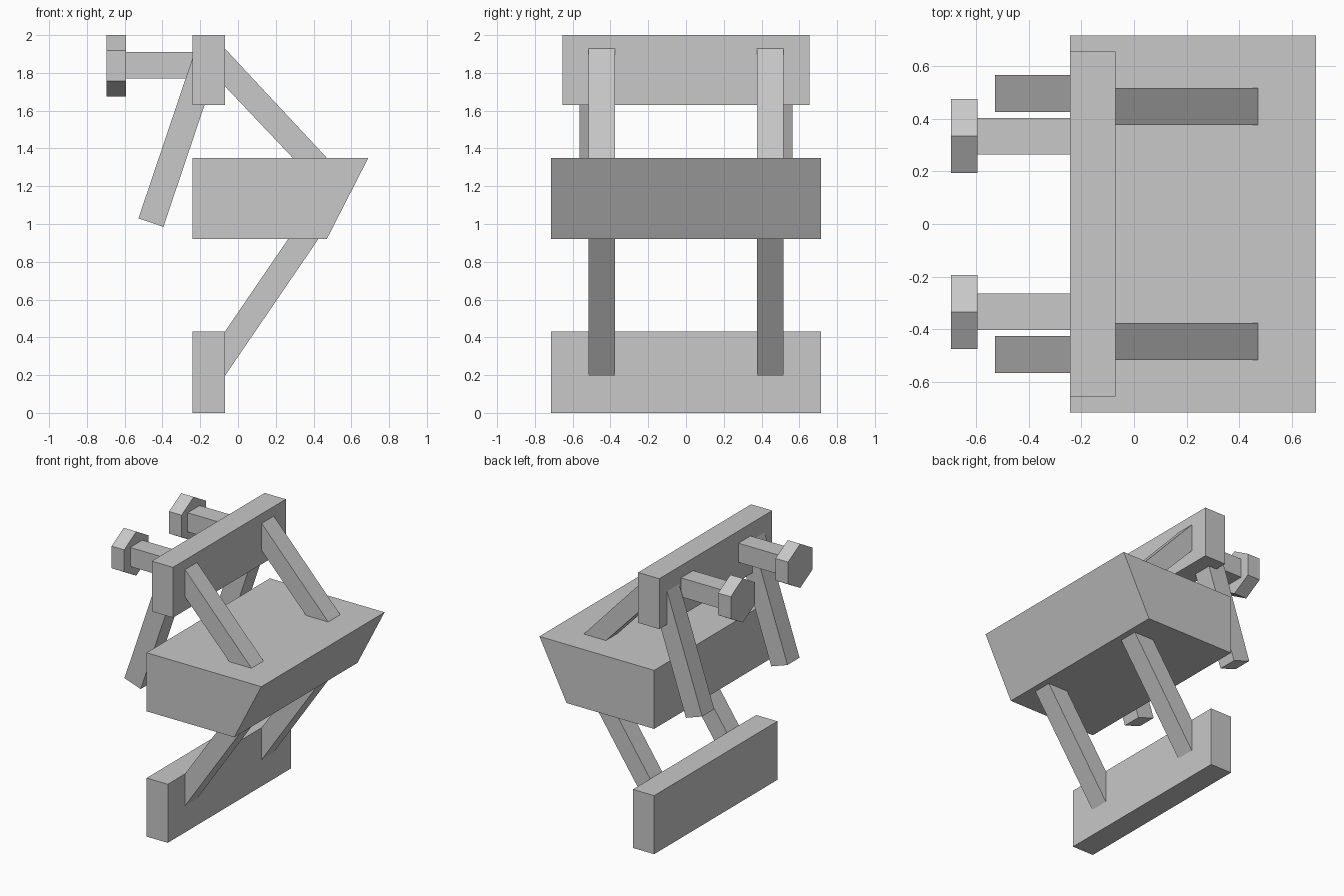
import bpy
import bmesh
import math

# Remove the default cube
cube = bpy.data.objects.get("Cube")
if cube:
    bpy.data.objects.remove(cube, do_unlink=True)

# Single plain material
GREY = (0.58, 0.58, 0.58, 1)
grey = bpy.data.materials.new("plain grey")
grey.use_nodes = True
grey.diffuse_color = GREY
grey.node_tree.nodes["Principled BSDF"].inputs["Base Color"].default_value = GREY


def finish(bm, name):
    bmesh.ops.recalc_face_normals(bm, faces=bm.faces)
    mesh = bpy.data.meshes.new(name)
    bm.to_mesh(mesh)
    bm.free()
    mesh.materials.append(grey)
    obj = bpy.data.objects.new(name, mesh)
    bpy.context.collection.objects.link(obj)
    return obj


def slab(name, profile, y, depth):
    """Extrude an x-z profile along y, centred at y."""
    bm = bmesh.new()
    face = bm.faces.new([bm.verts.new((x, y - depth / 2, z)) for x, z in profile])
    side = bmesh.ops.extrude_face_region(bm, geom=[face])["geom"]
    verts = [g for g in side if isinstance(g, bmesh.types.BMVert)]
    bmesh.ops.translate(bm, verts=verts, vec=(0, depth, 0))
    return finish(bm, name)


def rect(x0, x1, z0, z1):
    return [(x0, z0), (x1, z0), (x1, z1), (x0, z1)]


def hex_head(name, x0, x1, y, z, radius):
    """Six-sided prism along x with a point at the top."""
    bm = bmesh.new()
    ring = [(radius * math.sin(i * math.pi / 3), radius * math.cos(i * math.pi / 3))
            for i in range(6)]
    face = bm.faces.new([bm.verts.new((x0, y + a, z + b)) for a, b in ring])
    side = bmesh.ops.extrude_face_region(bm, geom=[face])["geom"]
    verts = [g for g in side if isinstance(g, bmesh.types.BMVert)]
    bmesh.ops.translate(bm, verts=verts, vec=(x1 - x0, 0, 0))
    return finish(bm, name)


# Main blocks
BACK, FRONT = -0.242, -0.07
slab("base_plate", rect(BACK, FRONT, 0, 0.43), 0, 1.43)
slab("body_block", [(BACK, 0.92), (0.47, 0.92), (0.69, 1.35), (BACK, 1.35)], 0, 1.43)
slab("top_bar", rect(BACK, FRONT, 1.63, 2.0), 0, 1.31)

# Paired struts, arms and bolts
BEAM = 0.14
for label, s in (("left", 1), ("right", -1)):
    slab("lower_strut_" + label,
         [(FRONT - 0.02, 0.166), (0.439, 0.94), (0.279, 0.94), (FRONT - 0.02, 0.4)],
         s * 0.445, BEAM)
    slab("upper_strut_" + label,
         [(FRONT - 0.02, 1.751), (0.309, 1.33), (0.489, 1.33), (FRONT - 0.02, 1.951)],
         s * 0.445, BEAM)
    slab("hanging_arm_" + label,
         [(-0.527, 1.03), (-0.395, 0.985), (-0.108, 1.835), (-0.24, 1.88)],
         s * 0.495, BEAM)
    slab("bolt_shaft_" + label, rect(-0.61, BACK + 0.02, 1.77, 1.91), s * 0.333, BEAM)
    hex_head("bolt_head_" + label, -0.695, -0.593, s * 0.333, 1.838, 0.162)
